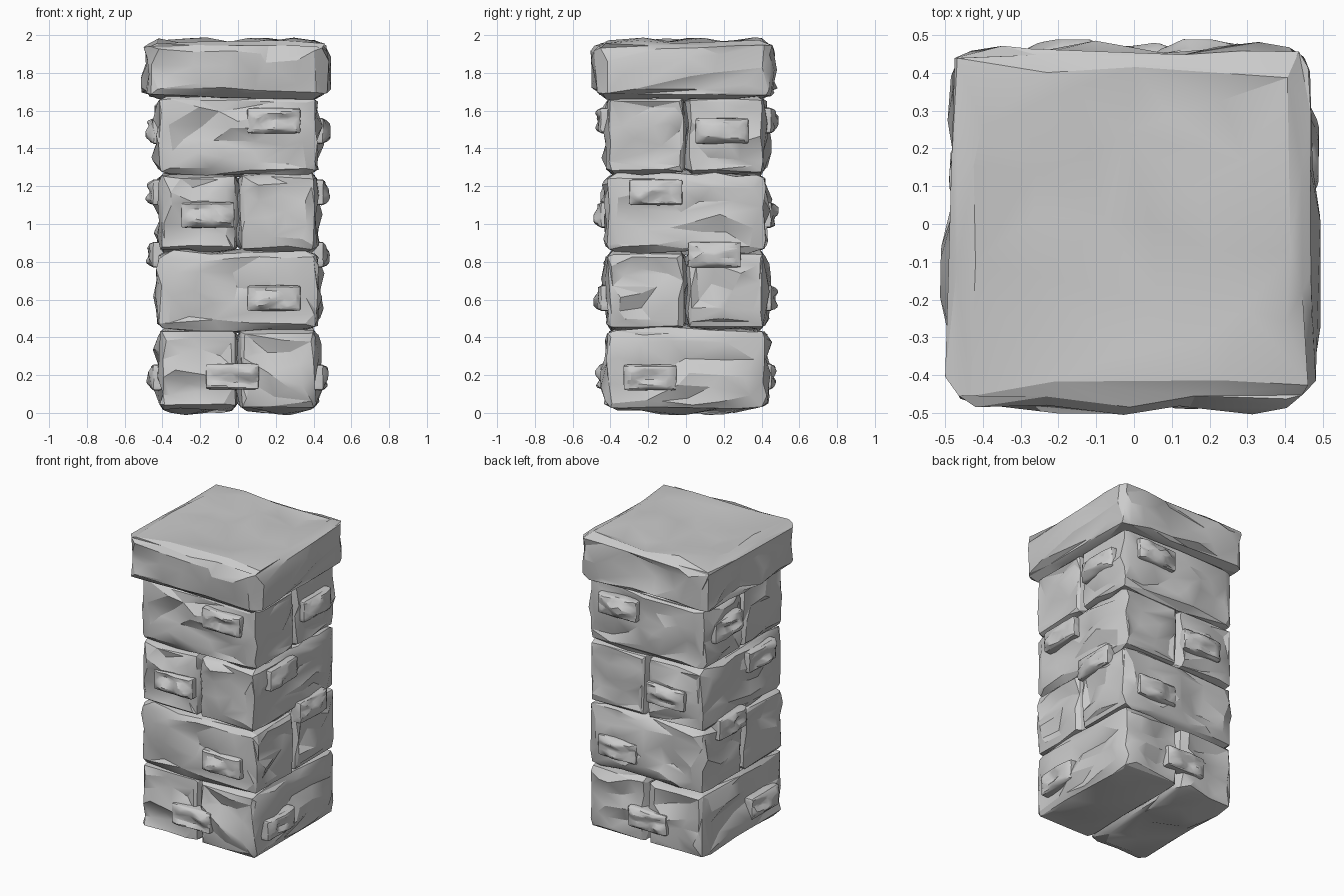
import bpy, bmesh
from mathutils import Vector, noise

if "Cube" in bpy.data.objects:
    bpy.data.objects.remove(bpy.data.objects["Cube"])


def stone(name, lo, hi, seed, radius=0.035, bulge=0.06, rough=0.007,
          freq=5.5, cuts=15, ratio=0.1, out_axis=None, lift=0.12, smooth=0.42):
    """Rounded box, bulged and roughened with noise, then reduced to chiselled facets."""
    lo, hi = Vector(lo), Vector(hi)
    mid, half = (lo + hi) / 2, (hi - lo) / 2
    bm = bmesh.new()
    bmesh.ops.create_cube(bm, size=2)
    bmesh.ops.subdivide_edges(bm, edges=bm.edges[:], cuts=cuts, use_grid_fill=True)
    off = Vector((seed * 7.31, seed * 3.17, seed * 5.73))
    for v in bm.verts:
        u = v.co.copy()
        p = Vector([u[i] * half[i] for i in range(3)])
        core = Vector([max(-(half[i] - radius), min(half[i] - radius, p[i])) for i in range(3)])
        n = p - core
        n.normalize()
        p = core + n * radius
        # bulge fades out towards the face edges
        axis = max(range(3), key=lambda i: abs(u[i]))
        fade = 1.0
        for i in range(3):
            if i != axis:
                fade *= 1 - u[i] ** 4
        if out_axis is not None and axis != out_axis:
            fade = 0.0
        q = Vector((p.x, p.y, p.z * 1.9)) * freq + n * 2 + off
        d = bulge * fade * (lift + 0.9 * noise.noise(q * 0.8)) + rough * noise.noise(q * 1.3)
        v.co = mid + p + n * max(-0.02, min(0.035, d))
    mesh = bpy.data.meshes.new(name)
    bm.to_mesh(mesh)
    bm.free()
    ob = bpy.data.objects.new(name, mesh)
    bpy.context.collection.objects.link(ob)
    bpy.ops.object.select_all(action='DESELECT')
    ob.select_set(True)
    bpy.context.view_layer.objects.active = ob
    dec = ob.modifiers.new("facets", 'DECIMATE')
    dec.ratio = ratio
    bpy.ops.object.modifier_apply(modifier=dec.name)
    bpy.ops.object.shade_smooth_by_angle(angle=smooth)
    return ob


# Four courses of paired blocks, alternating the split direction
E, G = 0.417, 0.005
for c, (z0, z1) in enumerate([(0.023, 0.44), (0.446, 0.852), (0.858, 1.262), (1.268, 1.672)]):
    for k, (a, b) in enumerate([(-E, -G), (G, E)]):
        if c % 2 == 0:
            lo, hi = (a, -E, z0), (b, E, z1)
        else:
            lo, hi = (-E, a, z0), (E, b, z1)
        stone(f"course_{c + 1}_block_{k + 1}", lo, hi, c * 2 + k + 1)

# Overhanging cap slab
stone("cap_slab", (-0.478, -0.466, 1.67), (0.458, 0.452, 1.963), 31,
      radius=0.04, bulge=0.07, rough=0.016, freq=4.0, cuts=19, ratio=0.07, lift=0.1)

# Small raised bricks: (start along face, bottom z), repeated on opposite faces
W, H = 0.28, 0.135
front_bricks = [(-0.17, 0.125), (0.05, 0.54), (-0.30, 0.98), (0.05, 1.48)]
side_bricks = [(-0.33, 0.12), (0.01, 0.77), (-0.30, 1.10), (0.05, 1.425)]
opts = dict(radius=0.01, bulge=0.045, rough=0.002, freq=12, cuts=13, ratio=0.16, lift=0.35)
D0, D1 = 0.38, 0.454
seed = 40
for i in range(4):
    for s, tag in ((-1, "a"), (1, "b")):
        d0, d1 = sorted((s * D0, s * D1))
        t, z = front_bricks[i]
        stone(f"front_back_brick_{i + 1}{tag}", (t, d0, z), (t + W, d1, z + H),
              seed, out_axis=1, **opts)
        t, z = side_bricks[i]
        stone(f"side_brick_{i + 1}{tag}", (d0, t, z), (d1, t + W, z + H),
              seed + 1, out_axis=0, **opts)
        seed += 2
